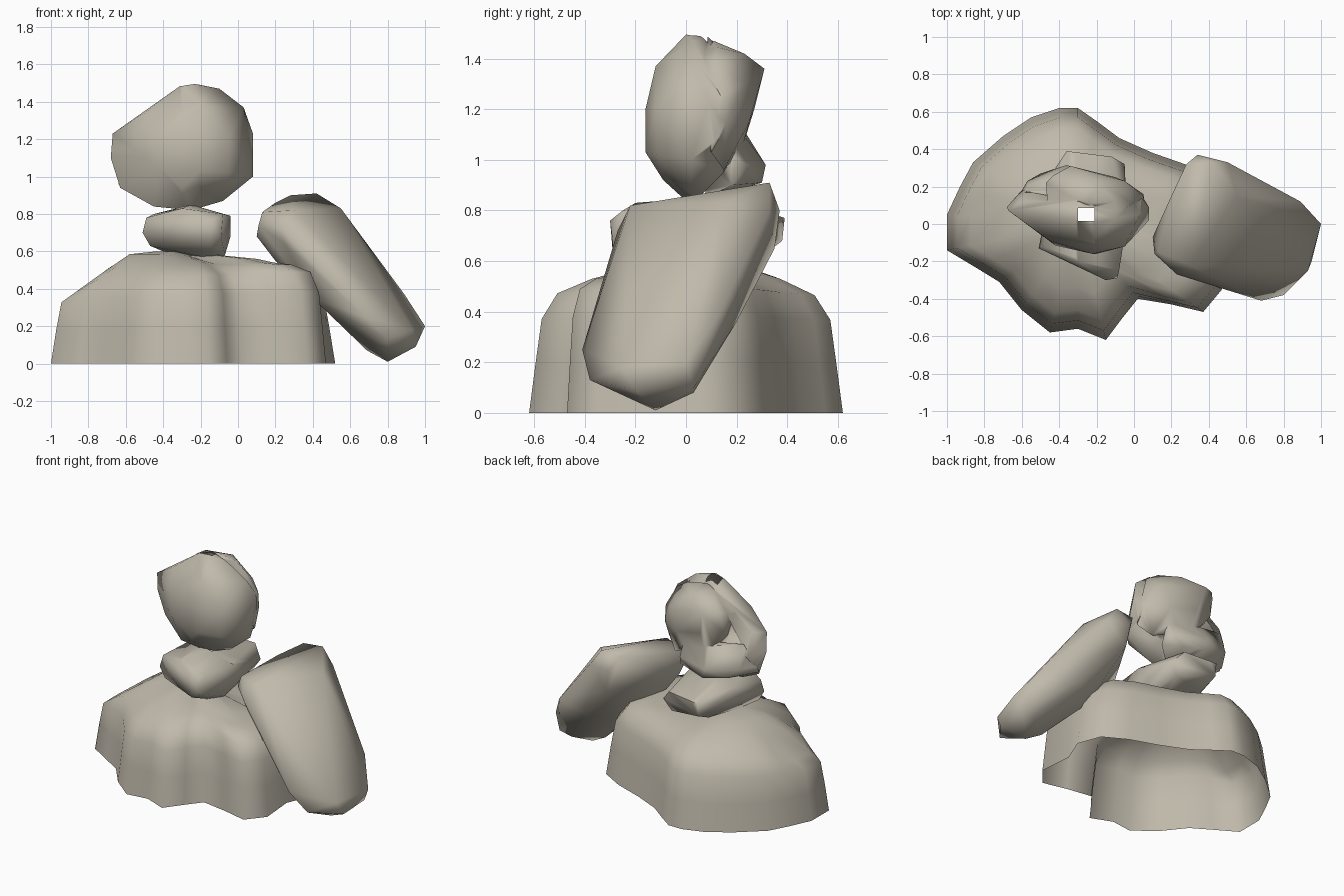
import bpy, bmesh, math

if "Cube" in bpy.data.objects:
    bpy.data.objects.remove(bpy.data.objects["Cube"])

stone = bpy.data.materials.new("warm grey stone")
stone.diffuse_color = (0.53, 0.49, 0.41, 1)
stone.use_nodes = True
stone.node_tree.nodes["Principled BSDF"].inputs["Base Color"].default_value = stone.diffuse_color


def activate(ob):
    bpy.ops.object.select_all(action='DESELECT')
    ob.select_set(True)
    bpy.context.view_layer.objects.active = ob


def finish(name, bm):
    bmesh.ops.recalc_face_normals(bm, faces=bm.faces)
    me = bpy.data.meshes.new(name)
    bm.to_mesh(me)
    bm.free()
    me.materials.append(stone)
    ob = bpy.data.objects.new(name, me)
    bpy.context.collection.objects.link(ob)
    activate(ob)
    bpy.ops.object.shade_smooth_by_angle(angle=math.radians(80))
    return ob


def punch(bm, x0, x1, y0, y1):
    """Open the surface inside a vertical rectangular column."""
    for co, no in [((x0, 0, 0), (1, 0, 0)), ((x1, 0, 0), (1, 0, 0)),
                   ((0, y0, 0), (0, 1, 0)), ((0, y1, 0), (0, 1, 0))]:
        near = [f for f in bm.faces
                if min(v.co.x for v in f.verts) < x1 and max(v.co.x for v in f.verts) > x0
                and min(v.co.y for v in f.verts) < y1 and max(v.co.y for v in f.verts) > y0]
        geom = list({g for f in near for g in [f, *f.edges, *f.verts]})
        bmesh.ops.bisect_plane(bm, geom=geom, plane_co=co, plane_no=no)
    gone = []
    for f in bm.faces:
        c = f.calc_center_median()
        if x0 < c.x < x1 and y0 < c.y < y1:
            gone.append(f)
    bmesh.ops.delete(bm, geom=gone, context='FACES')


def boulder(name, pts, hole=None):
    """Rock as the convex hull of a few corner points."""
    bm = bmesh.new()
    for p in pts:
        bm.verts.new(p)
    bmesh.ops.convex_hull(bm, input=bm.verts)
    bmesh.ops.delete(bm, geom=[v for v in bm.verts if not v.link_faces], context='VERTS')
    if hole:
        punch(bm, *hole)
    return finish(name, bm)


# Base mound: ground outline lofted inward to a low dome, open underneath
outline = [(-1, -.14), (-1, .05), (-.93, .2), (-.86, .33), (-.7, .47), (-.55, .57),
           (-.4, .62), (-.3, .62), (-.2, .55), (-.08, .46), (.1, .38), (.3, .31),
           (.46, .22), (.52, .06), (.45, -.11), (.47, -.35), (.37, -.47), (.2, -.43),
           (.02, -.4), (-.06, -.5), (-.15, -.62), (-.3, -.56), (-.45, -.58),
           (-.6, -.46), (-.72, -.31), (-.85, -.23)]
cx = -.3
bm = bmesh.new()
rings = []
for s, zl, zr in [(1, 0, 0), (.96, .18, .2), (.92, .36, .38), (.82, .45, .49),
                  (.6, .53, .53), (.4, .585, .54), (.2, .6, .56)]:
    ring = []
    for x, y in outline:
        t = min(1, max(0, (x + .6) / .8))
        # the front right corner stays wide and steep
        k = s + (1 - s) * .4 if x > .1 and y < -.1 else s
        px = cx + (x - cx) * k
        z = min(zl + (zr - zl) * t, .59 + (px + .58) * .72)
        ring.append(bm.verts.new((px, y * k, z)))
    rings.append(ring)
n = len(outline)
for a, b in zip(rings, rings[1:]):
    for i in range(n):
        j = (i + 1) % n
        bm.faces.new((a[i], a[j], b[j], b[i]))
peak = bm.verts.new((cx, 0, .6))
for i in range(n):
    bm.faces.new((rings[-1][i], rings[-1][(i + 1) % n], peak))
punch(bm, -.31, -.2, 0, .09)
finish("base_mound", bm)

# Slab leaning against the right side
boulder("leaning_slab", [
    (.10, -.07, .68), (.11, -.16, .74), (.13, -.15, .81), (.23, -.27, .72), (.25, -.25, .64),
    (.30, -.22, .82), (.2, .15, .86), (.28, .32, .9), (.34, .37, .8), (.42, .33, .91),
    (.5, .33, .8), (.55, .15, .83), (.36, .35, .65), (.89, .12, .37), (1, 0, .2),
    (.95, -.2, .09), (.95, .03, .1), (.93, -.25, .18), (.8, -.38, .13), (.68, -.41, .25),
    (.8, -.12, .01), (.69, -.1, .07), (.86, .03, .08), (.5, -.34, .43), (.4, -.2, .35),
    (.2, -.08, .55), (.42, .05, .34), (.62, .2, .36)])

# Flat stone between mound and top stone, open where the stones touch
boulder("middle_stone", [
    (-.51, -.13, .7), (-.49, -.12, .78), (-.47, -.13, .63), (-.15, -.3, .76), (-.09, -.29, .68),
    (-.15, -.29, .64), (-.08, -.25, .8), (-.3, -.2, .83), (-.04, 0, .79), (-.04, .1, .68),
    (-.07, -.05, .58), (-.13, -.1, .56), (-.4, 0, .6), (-.25, .05, .85), (-.42, .3, .75),
    (-.36, .39, .77), (-.36, .38, .68), (-.12, .36, .78), (-.05, .32, .7), (-.1, .3, .62),
    (-.35, .25, .62), (-.45, .1, .8)], hole=(-.31, -.2, 0, .09))

# Upright round stone on top: front disc
top = boulder("top_stone", [
    (-.2, -.16, 1.03), (-.22, -.16, 1.2), (-.42, -.115, 1.05), (-.2, -.12, 1.37),
    (-.05, -.12, 1.2), (-.05, -.115, 1.02), (-.45, -.09, 1.22), (-.28, -.09, .92),
    (-.68, .09, 1.1), (-.67, .07, 1.23), (-.63, .1, .94), (-.45, .02, .84), (-.25, .02, .82),
    (-.08, .02, .87), (.08, .02, 1), (.08, .09, 1.23), (.03, .05, 1.37), (-.1, .03, 1.47),
    (-.31, .02, 1.484), (-.23, 0, 1.495), (-.2, .05, 1.49), (-.26, .09, 1.484),
    (-.5, 0, 1.34), (-.6, .18, 1.08), (-.6, .13, 1.23), (-.3, .12, 1.455),
    (.05, .14, 1.1), (.04, .14, 1.25), (-.1, .15, .95)])

# Upper back lump and lower back bulge, merged into the disc
lump = boulder("upper_lump", [
    (-.47, .22, 1.36), (-.43, .26, 1.38), (-.34, .31, 1.36), (-.2, .23, 1.42), (-.05, .23, 1.3),
    (.05, .16, 1.15), (.05, .15, 1.26), (.06, .1, 1.03), (-.02, .15, .96), (-.01, .11, 1.39),
    (-.1, .25, 1.15), (-.3, .27, 1.2), (-.45, .22, 1.22), (-.3, .22, 1.04), (-.1, .12, 1.445),
    (-.46, .05, 1.32), (-.1, .05, 1.4), (-.4, .05, 1.1), (-.3, .13, 1.455), (-.24, .11, 1.47)])
bulge = boulder("lower_bulge", [
    (-.64, .11, .96), (-.57, .23, 1), (-.5, .27, .94), (-.36, .315, .98), (-.34, .3, .91),
    (-.12, .24, .98), (-.08, .18, .9), (-.4, .1, .85), (-.2, .08, .85), (-.35, .24, 1.1),
    (-.57, .18, 1.16), (-.12, .19, 1.08), (-.3, .03, 1)])
for part in (lump, bulge):
    activate(top)
    m = top.modifiers.new("merge", 'BOOLEAN')
    m.operation, m.solver, m.object = 'UNION', 'EXACT', part
    # keep the merge ahead of any smoothing modifier
    bpy.ops.object.modifier_move_to_index(modifier=m.name, index=0)
    bpy.ops.object.modifier_apply(modifier=m.name)
    bpy.data.objects.remove(part)

# Opening through the crown
bm = bmesh.new()
bm.from_mesh(top.data)
punch(bm, -.3, -.21, .015, .085)
bm.to_mesh(top.data)
bm.free()
